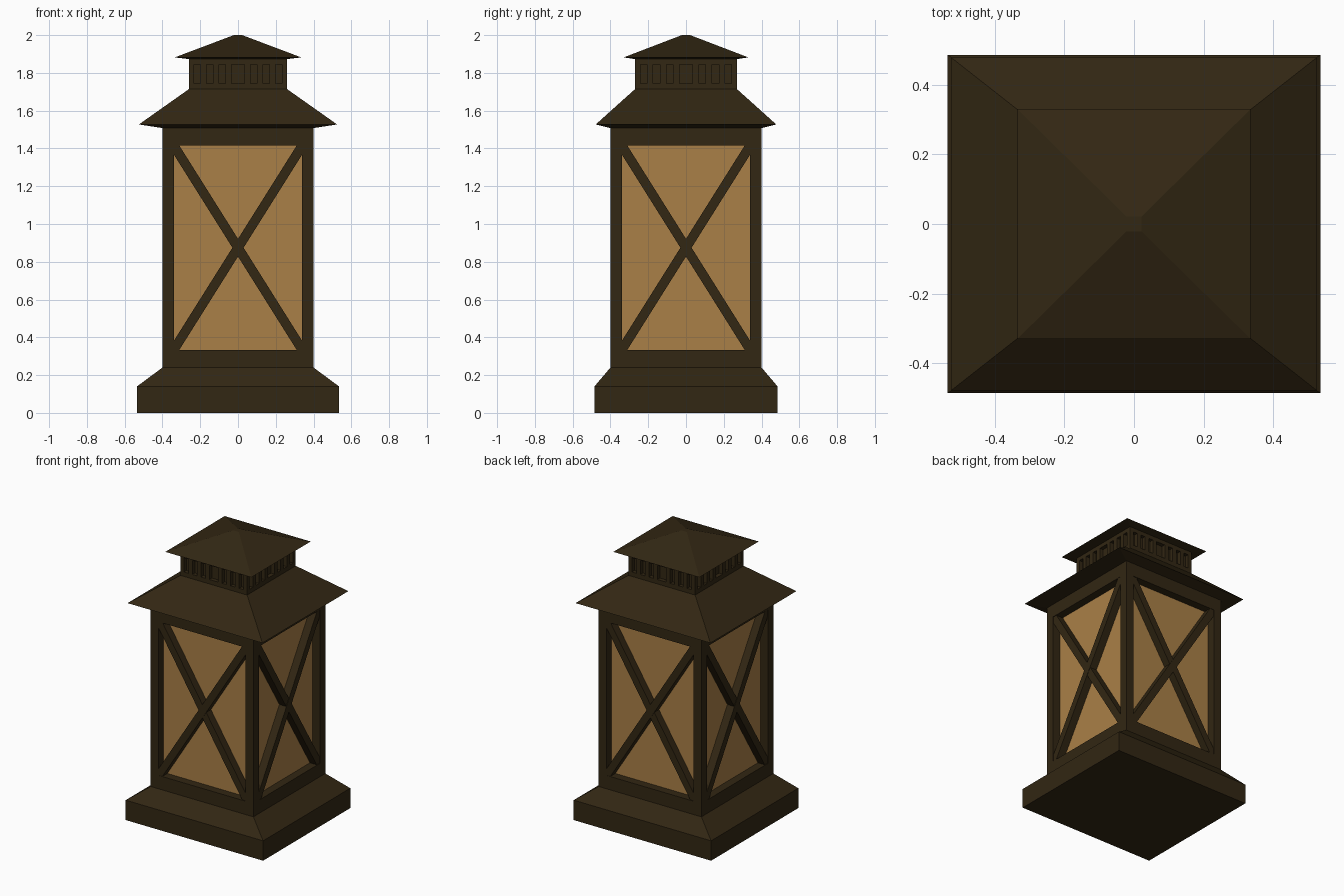
import bpy, bmesh, math
from mathutils import Matrix, Vector

cube = bpy.data.objects.get("Cube")
if cube:
    bpy.data.objects.remove(cube, do_unlink=True)


def material(name, rgb):
    m = bpy.data.materials.new(name)
    m.use_nodes = True
    m.diffuse_color = (*rgb, 1)
    bsdf = m.node_tree.nodes["Principled BSDF"]
    bsdf.inputs["Base Color"].default_value = (*rgb, 1)
    bsdf.inputs["Roughness"].default_value = 0.8
    return m


BRONZE = material("dark bronze", (0.032, 0.020, 0.0065))
GLASS = material("amber glass", (0.40, 0.215, 0.063))


def finish(name, bm, *mats):
    bmesh.ops.remove_doubles(bm, verts=bm.verts, dist=1e-5)
    bmesh.ops.recalc_face_normals(bm, faces=bm.faces)
    mesh = bpy.data.meshes.new(name)
    bm.to_mesh(mesh)
    bm.free()
    for m in mats:
        mesh.materials.append(m)
    obj = bpy.data.objects.new(name, mesh)
    bpy.context.collection.objects.link(obj)
    return obj


def stack(name, levels):
    """Closed solid through rectangles given as (half x, half y, z)."""
    bm = bmesh.new()
    rings = [[bm.verts.new((sx * hx, sy * hy, z))
              for sx, sy in ((-1, -1), (1, -1), (1, 1), (-1, 1))]
             for hx, hy, z in levels]
    for a, b in zip(rings, rings[1:]):
        for i in range(4):
            j = (i + 1) % 4
            bm.faces.new((a[i], a[j], b[j], b[i]))
    bm.faces.new(rings[0][::-1])
    bm.faces.new(rings[-1])
    return finish(name, bm, BRONZE)


def recessed_walls(name, half, xs, zs, depth, mats, y_scale=1):
    """Four walls; every odd column of the middle row is sunk inward."""
    bm = bmesh.new()
    for side in range(4):
        turn = Matrix.Rotation(side * math.pi / 2, 3, 'Z')

        def quad(*pts):
            return bm.faces.new([bm.verts.new(turn @ Vector(p)) for p in pts])

        for i in range(len(xs) - 1):
            for j in range(len(zs) - 1):
                corners = [(xs[i], zs[j]), (xs[i + 1], zs[j]),
                           (xs[i + 1], zs[j + 1]), (xs[i], zs[j + 1])]
                sunk = i % 2 == 1 and j == 1
                y = depth - half if sunk else -half
                face = quad(*[(x, y, z) for x, z in corners])
                if sunk:
                    face.material_index = len(mats) - 1
                    for a, b in zip(corners, corners[1:] + corners[:1]):
                        quad((a[0], -half, a[1]), (b[0], -half, b[1]),
                             (b[0], y, b[1]), (a[0], y, a[1]))
    bmesh.ops.scale(bm, vec=(1, y_scale, 1), verts=bm.verts)
    return finish(name, bm, *mats)


# Base plinth and roofs
stack("base", [(0.535, 0.485, 0), (0.535, 0.485, 0.14), (0.4, 0.4, 0.24)])
stack("main_roof", [(0.4, 0.4, 1.508), (0.525, 0.478, 1.527), (0.26, 0.27, 1.714)])
stack("cap_roof", [(0.26, 0.27, 1.873), (0.335, 0.33, 1.882), (0.022, 0.022, 2.0)])

# Lantern body with sunken panes
HALF, WIN, LOW, HIGH, DEPTH = 0.4, 0.34, 0.334, 1.415, 0.057
recessed_walls("lantern_body", HALF, [-HALF, -WIN, WIN, HALF],
               [0.24, LOW, HIGH, 1.51], DEPTH, [BRONZE, GLASS])

# Vent neck with a wide centre slot and three narrow slots each side
right = [0.034, 0.066, 0.1, 0.132, 0.167, 0.198, 0.232, 0.26]
recessed_walls("vent_neck", 0.26, [-x for x in reversed(right)] + right,
               [1.71, 1.745, 1.845, 1.88], 0.027, [BRONZE], 0.27 / 0.26)

# Crossed braces over each pane
height = HIGH - LOW
length = math.hypot(2 * WIN, height)
tilt = math.atan2(height, 2 * WIN)
for side, label in enumerate(("front", "left", "back", "right")):
    bm = bmesh.new()
    for sign in (-1, 1):
        back = 0.003 + 0.001 * sign
        place = (Matrix.Rotation(side * math.pi / 2, 4, 'Z')
                 @ Matrix.Translation((0, -HALF + back + DEPTH / 2, (LOW + HIGH) / 2))
                 @ Matrix.Rotation(sign * tilt, 4, 'Y')
                 @ Matrix.Diagonal((length, DEPTH, 0.05, 1)))
        bmesh.ops.create_cube(bm, size=1, matrix=place)
    finish(label + "_cross_brace", bm, BRONZE)
